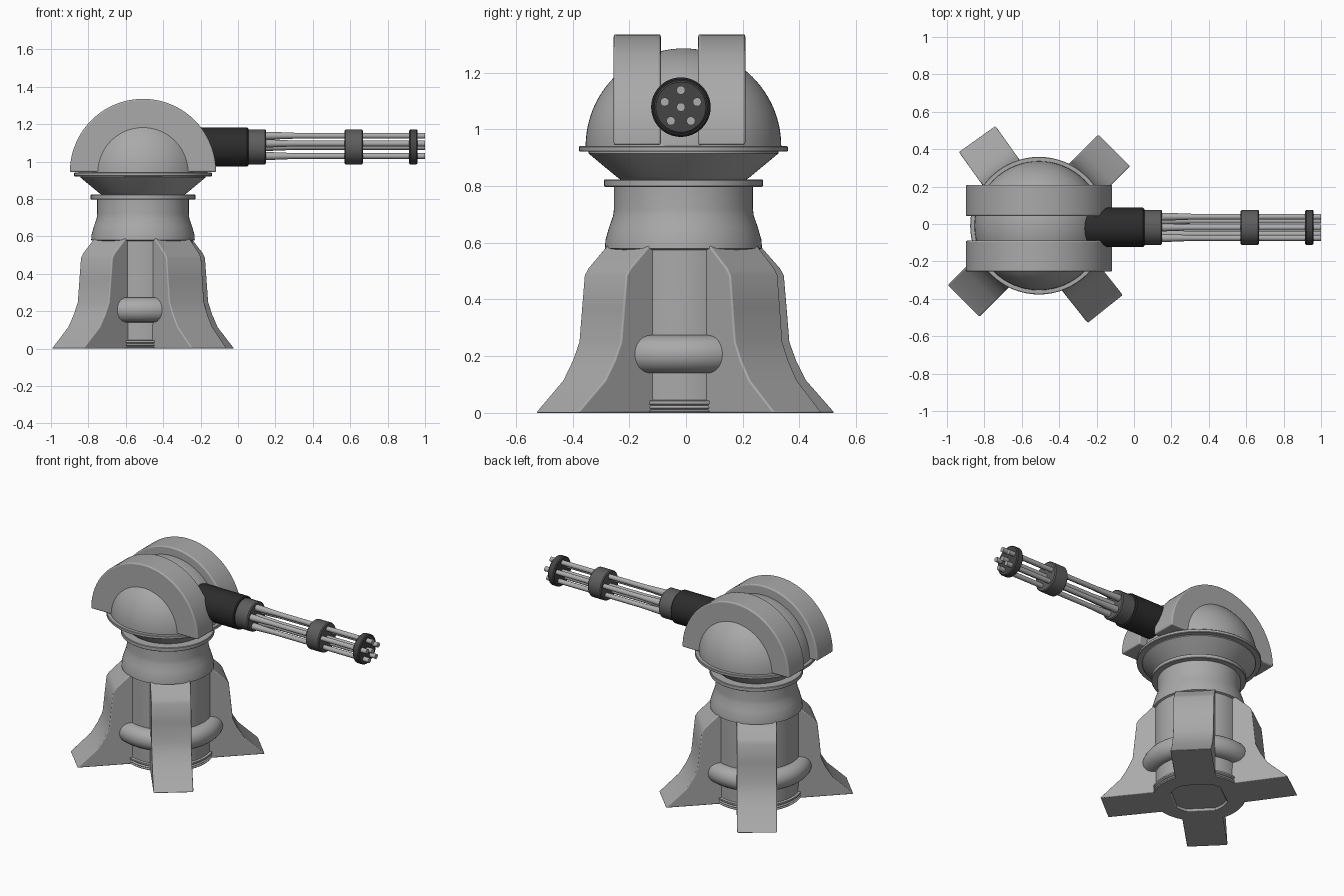
import bpy, bmesh, math
from mathutils import Matrix, Vector

if "Cube" in bpy.data.objects:
    bpy.data.objects.remove(bpy.data.objects["Cube"])

CX, CY = -0.508, -0.009      # turret axis
GY, GZ = -0.018, 1.078       # gun axis


def material(name, v):
    m = bpy.data.materials.new(name)
    m.diffuse_color = (v, v, v, 1)
    m.use_nodes = True
    m.node_tree.nodes["Principled BSDF"].inputs["Base Color"].default_value = m.diffuse_color
    return m


GREY = material("grey_metal", 0.40)
STEEL = material("light_steel", 0.42)
BAND = material("dark_grey", 0.11)
DISC = material("charcoal", 0.06)
BLACK = material("near_black", 0.025)


def finish(bm, name, mat, angle=35, bevel=0):
    bmesh.ops.recalc_face_normals(bm, faces=bm.faces)
    me = bpy.data.meshes.new(name)
    bm.to_mesh(me)
    bm.free()
    me.materials.append(mat)
    ob = bpy.data.objects.new(name, me)
    bpy.context.collection.objects.link(ob)
    bpy.ops.object.select_all(action='DESELECT')
    bpy.context.view_layer.objects.active = ob
    ob.select_set(True)
    bpy.ops.object.shade_smooth_by_angle(angle=math.radians(angle))
    if bevel:
        b = ob.modifiers.new("bevel", 'BEVEL')
        b.width, b.segments = bevel, 3
        b.limit_method, b.angle_limit = 'ANGLE', math.radians(50)
    return ob


def lathe(name, profile, mat, matrix, seg=64):
    """Spin (radius, height) points around the local z axis."""
    bm = bmesh.new()
    vs = [bm.verts.new((r, 0, z)) for r, z in profile]
    edges = [bm.edges.new(p) for p in zip(vs, vs[1:])]
    bmesh.ops.spin(bm, geom=vs + edges, cent=(0, 0, 0), axis=(0, 0, 1),
                   angle=2 * math.pi, steps=seg)
    bmesh.ops.remove_doubles(bm, verts=bm.verts, dist=1e-5)
    bm.transform(matrix)
    return finish(bm, name, mat)


def prism(name, outline, width, mat, matrix, bevel):
    """Extrude an (x, z) outline along y, centred on y = 0."""
    bm = bmesh.new()
    f = bm.faces.new([bm.verts.new((x, -width / 2, z)) for x, z in outline])
    ext = bmesh.ops.extrude_face_region(bm, geom=[f])
    bmesh.ops.translate(bm, vec=(0, width, 0),
                        verts=[v for v in ext["geom"] if isinstance(v, bmesh.types.BMVert)])
    bm.transform(matrix)
    return finish(bm, name, mat, 35, bevel)


def arc(r, a0, a1, n, cx=0.0, cz=0.0):
    return [(cx + r * math.cos(math.radians(a0 + (a1 - a0) * i / n)),
             cz + r * math.sin(math.radians(a0 + (a1 - a0) * i / n))) for i in range(n + 1)]


AXIS = Matrix.Translation((CX, CY, 0))
GUN = Matrix.Translation((0, GY, GZ)) @ Matrix.Rotation(math.pi / 2, 4, 'Y')

# column with recessed underside, stepped foot and flared skirt under the neck
lathe("column", [(0, 0.015), (0.17, 0.015), (0.175, 0), (0.272, 0), (0.277, 0.006),
                 (0.270, 0.012), (0.277, 0.018), (0.270, 0.026), (0.277, 0.032),
                 (0.277, 0.042), (0.263, 0.045), (0.265, 0.30), (0.265, 0.575),
                 (0.277, 0.58), (0.275, 0.61), (0.262, 0.655), (0.248, 0.695),
                 (0.245, 0.72), (0.245, 0.80), (0, 0.80)], GREY, AXIS)

# pipe around the column
lathe("pipe_ring", arc(0.067, 0, 360, 24, 0.270, 0.207), GREY, AXIS)

# collar, funnel and turntable ring
lathe("collar", [(0, 0.797), (0.277, 0.797), (0.280, 0.80), (0.280, 0.82),
                 (0.277, 0.823), (0, 0.823)], GREY, AXIS)
lathe("funnel", [(0, 0.815), (0.218, 0.82), (0.235, 0.832), (0.335, 0.915),
                 (0.335, 0.93), (0, 0.93)], GREY, AXIS)
lathe("turntable_ring", [(0, 0.921), (0.365, 0.921), (0.368, 0.924), (0.368, 0.938),
                         (0.365, 0.941), (0, 0.941)], GREY, AXIS)

# dome
lathe("dome", [(0, 0.935)] + arc(0.345, 0, 90, 24, 0, 0.94), GREY, AXIS)

# four splayed legs
LEG = [(0.15, 0), (0.572, 0), (0.448, 0.115), (0.405, 0.185), (0.376, 0.25),
       (0.364, 0.37), (0.352, 0.485), (0.335, 0.51), (0.222, 0.615), (0.15, 0.615)]
for i, a in enumerate((45, 125.5, 225, 308.5)):
    prism(f"leg_{i + 1}", LEG, 0.24, GREY,
          AXIS @ Matrix.Rotation(math.radians(a), 4, 'Z'), 0.006)

# two half-disc armour shields either side of the gun
for i, y in enumerate((-0.172, 0.126)):
    prism(f"shield_{i + 1}", arc(0.391, 0, 180, 48), 0.166, GREY,
          Matrix.Translation((CX, y, 0.944)), 0.008)


def drum(name, x0, x1, r, mat):
    b = 0.006
    lathe(name, [(0, x0), (r - b, x0), (r, x0 + b), (r, x1 - b), (r - b, x1), (0, x1)],
          mat, GUN, 48)


# gun housing, clamps and muzzle disc
drum("gun_housing", -0.33, 0.055, 0.105, BLACK)
drum("rear_clamp", 0.05, 0.15, 0.094, BAND)
drum("middle_clamp", 0.57, 0.668, 0.094, BAND)
drum("muzzle_disc", 0.915, 0.96, 0.094, DISC)

# one centre barrel and five around it
spots = [(0, 0)] + arc(0.060, 90, 378, 4)
for i, (y, z) in enumerate(spots):
    lathe(f"barrel_{i + 1}", [(0, 0.12), (0.021, 0.12), (0.021, 0.17), (0.0155, 0.31),
                              (0.0155, 1.0), (0, 1.0)], STEEL,
          Matrix.Translation((0, y, z)) @ GUN, 16)
